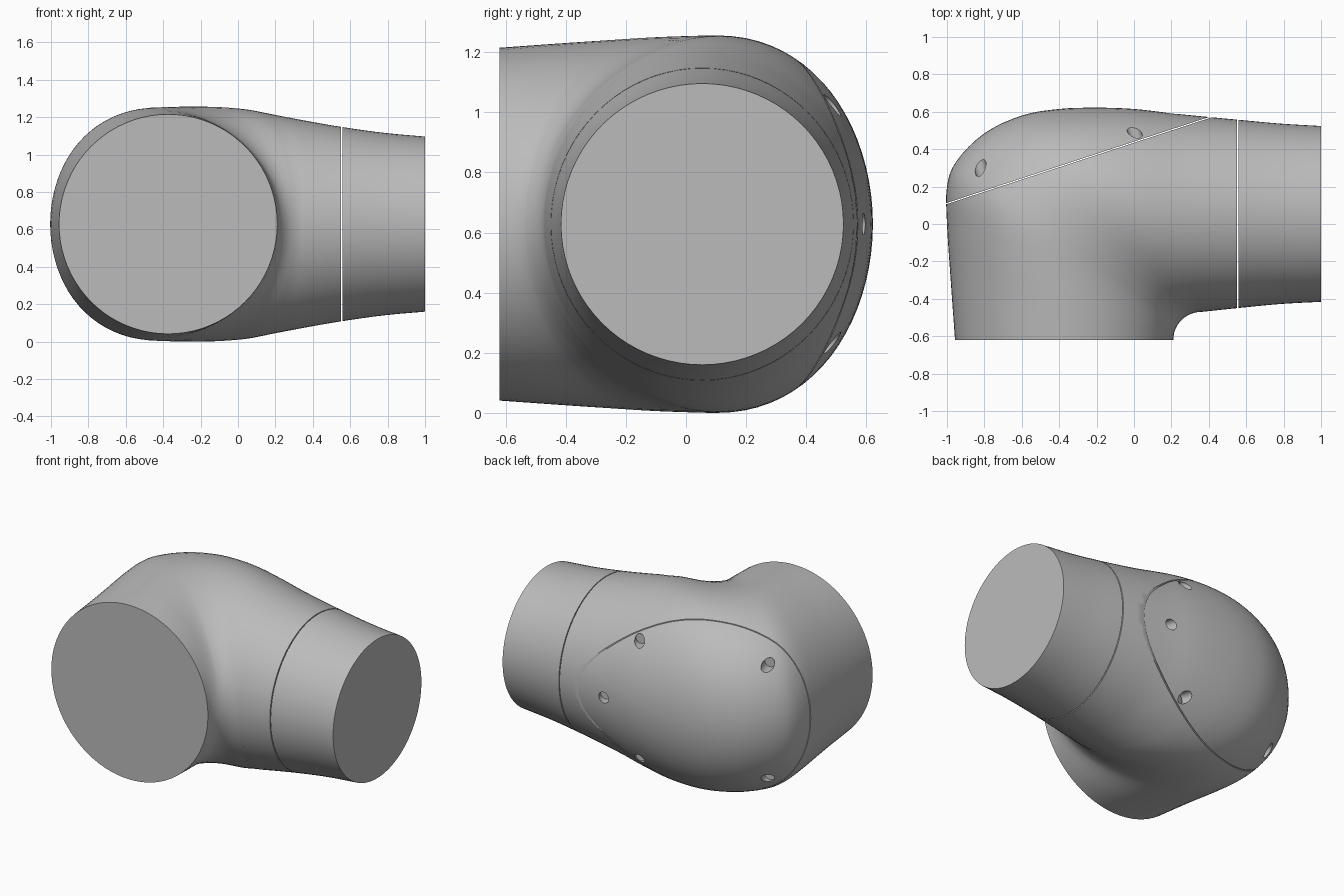
import bpy, bmesh
from math import atan2, cos, sin, pi
from mathutils import Vector, Matrix
from mathutils.bvhtree import BVHTree

cube = bpy.data.objects.get("Cube")
if cube:
    bpy.data.objects.remove(cube, do_unlink=True)

grey = bpy.data.materials.new("light_grey")
grey.use_nodes = True
grey.diffuse_color = (0.5, 0.5, 0.5, 1)
grey.node_tree.nodes["Principled BSDF"].inputs["Base Color"].default_value = (0.5, 0.5, 0.5, 1)

MID_Z = 0.628
PIVOT = (0.36, -0.62)
INNER_R = 0.15
SIDES = 80
STEPS = 4

# Bend sections: outer wall x, y and half height
BEND = [(-.957, -.62, .587), (-.98, -.3, .60), (-1, 0, .612), (-1, .2, .62),
        (-.95, .335, .624), (-.8, .485, .627), (-.6, .58, .628), (-.4, .615, .625),
        (-.2, .622, .614), (0, .615, .592), (.2, .592, .57), (.36, .576, .553)]
# Straight side outlet sections: x, inner y, outer y, half height
STRAIGHT = [(.55, -.45, .558, .52), (.78, -.428, .537, .488), (1, -.416, .524, .468)]


def stations():
    rows = []
    for x, y, h in BEND:
        a = atan2(y - PIVOT[1], PIVOT[0] - x)
        ix, iy = PIVOT[0] - INNER_R * cos(a), PIVOT[1] + INNER_R * sin(a)
        rows.append(Vector((ix, iy, x, y, h, .12 * sin(2 * a) ** 2)))
    for x, y0, y1, h in STRAIGHT:
        rows.append(Vector((x, y0, x, y1, h, 0)))
    return rows


def smooth_rows(rows):
    """Catmull-Rom interpolation between sections."""
    ext = [rows[0] * 2 - rows[1]] + rows + [rows[-1] * 2 - rows[-2]]
    out = []
    for a, b, c, d in zip(ext, ext[1:], ext[2:], ext[3:]):
        for i in range(STEPS):
            t = i / STEPS
            out.append((b * 2 + (c - a) * t + (a * 2 - b * 5 + c * 4 - d) * t * t
                        + (b * 3 - a - c * 3 + d) * t ** 3) * .5)
    return out + [rows[-1]]


def elbow_shell():
    bm = bmesh.new()
    rings = []
    for ix, iy, ox, oy, h, skew in smooth_rows(stations()):
        ring = []
        for j in range(SIDES):
            p = 2 * pi * j / SIDES
            t = .5 - .5 * cos(p) + .5 * skew * sin(p) ** 2
            ring.append(bm.verts.new((ix + (ox - ix) * t, iy + (oy - iy) * t,
                                      MID_Z + h * sin(p))))
        rings.append(ring)
    for r, s in zip(rings, rings[1:]):
        for j in range(SIDES):
            k = (j + 1) % SIDES
            bm.faces.new((r[j], r[k], s[k], s[j]))
    bm.faces.new(rings[0])
    bm.faces.new(rings[-1])
    bmesh.ops.recalc_face_normals(bm, faces=bm.faces)
    return bm


def trim(bm, point, normal):
    """Remove what lies on the normal side and close the cut."""
    cut = bmesh.ops.bisect_plane(bm, geom=bm.verts[:] + bm.edges[:] + bm.faces[:],
                                 plane_co=point, plane_no=normal, clear_outer=True)
    edges = [e for e in cut["geom_cut"] if isinstance(e, bmesh.types.BMEdge)]
    bmesh.ops.edgeloop_fill(bm, edges=edges)
    bmesh.ops.recalc_face_normals(bm, faces=bm.faces)


def make_object(name, bm):
    mesh = bpy.data.meshes.new(name)
    bm.to_mesh(mesh)
    bm.free()
    mesh.materials.append(grey)
    obj = bpy.data.objects.new(name, mesh)
    bpy.context.collection.objects.link(obj)
    return obj


def activate(obj):
    bpy.ops.object.select_all(action='DESELECT')
    obj.select_set(True)
    bpy.context.view_layer.objects.active = obj


# Planes of the two narrow joints
GAP = .003
cover_point = Vector((-1, .11, 0))
cover_normal = Vector((-.465, 1.42, 0)).normalized()
sleeve_point = Vector((.555, 0, 0))
sleeve_normal = Vector((1, 0, 0))

# Elbow body
bm = elbow_shell()
trim(bm, sleeve_point - sleeve_normal * GAP, sleeve_normal)
trim(bm, cover_point - cover_normal * GAP, cover_normal)
body = make_object("elbow_body", bm)

# End sleeve of the side outlet
bm = elbow_shell()
trim(bm, sleeve_point + sleeve_normal * GAP, -sleeve_normal)
sleeve = make_object("outlet_sleeve", bm)

# Domed rear cover
bm = elbow_shell()
tree = BVHTree.FromBMesh(bm)
trim(bm, cover_point + cover_normal * GAP, -cover_normal)
cover = make_object("rear_cover", bm)

# Screw holes drilled square to the cover joint
cutters = bmesh.new()
turn = cover_normal.to_track_quat('Z', 'Y').to_matrix().to_4x4()
for x, y, dz in [(-.82, .3, .38), (-.82, .3, -.38), (0, .5, .395), (0, .5, -.395), (.2, .59, 0)]:
    start = Vector((x, y, MID_Z + dz)) + cover_normal
    hit = tree.ray_cast(start, -cover_normal)[0]
    if hit:
        bmesh.ops.create_cone(cutters, cap_ends=True, segments=24, radius1=.036, radius2=.036,
                              depth=.3, matrix=Matrix.Translation(hit + cover_normal * .09) @ turn)
drill = make_object("hole_cutter", cutters)
drill.hide_render = True
mod = cover.modifiers.new("screw_holes", 'BOOLEAN')
mod.operation = 'DIFFERENCE'
mod.solver = 'EXACT'
mod.object = drill
activate(cover)
bpy.ops.object.modifier_apply(modifier=mod.name)
bpy.data.objects.remove(drill, do_unlink=True)

for obj in (body, sleeve, cover):
    activate(obj)
    bpy.ops.object.shade_smooth_by_angle()
